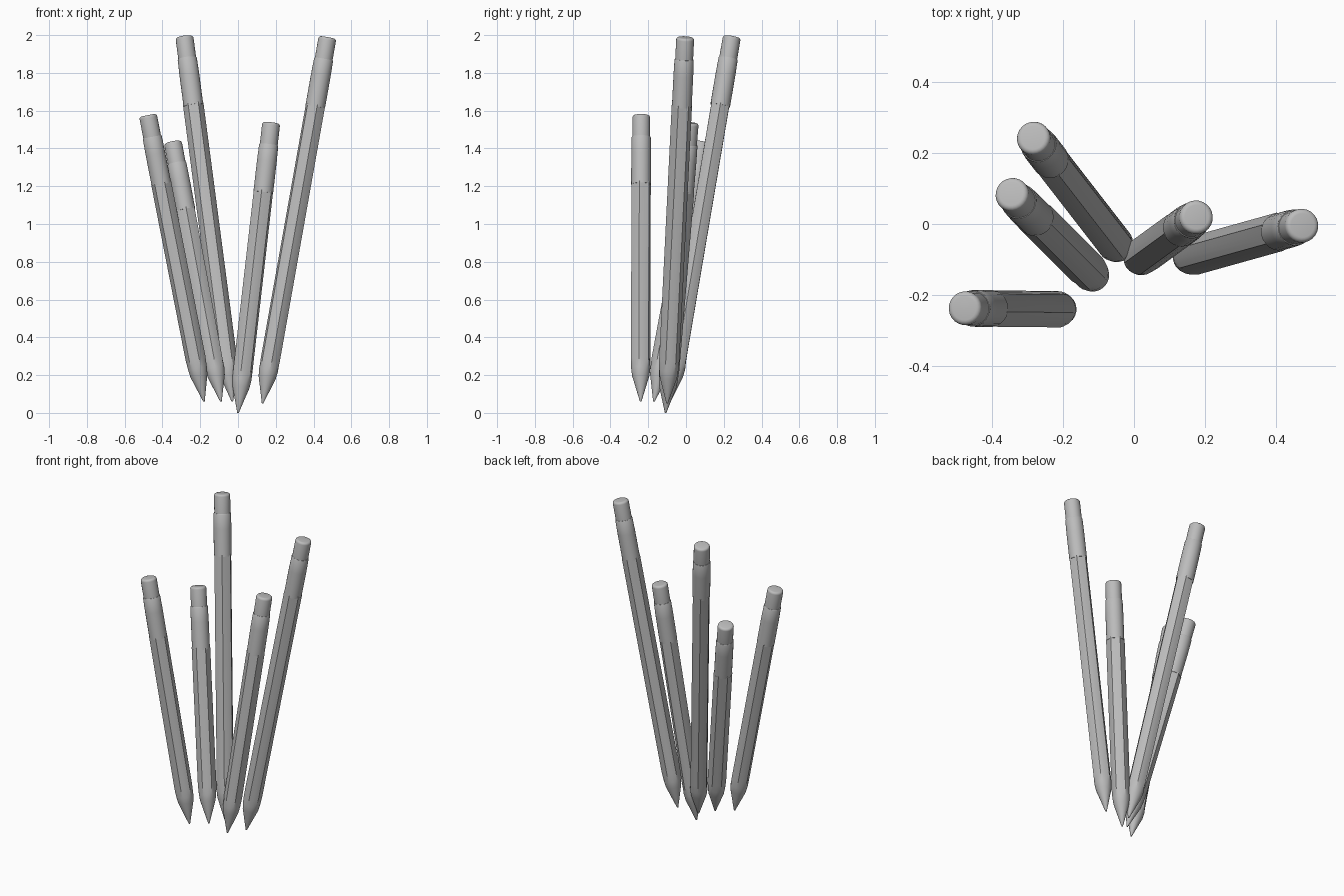
import bpy, bmesh, math
from mathutils import Vector, Matrix

if "Cube" in bpy.data.objects:
    bpy.data.objects.remove(bpy.data.objects["Cube"])

SEGS = 24
CONE, ERASER, FERRULE = 0.15, 0.117, 0.256

grey = bpy.data.materials.new("plain_grey")
grey.diffuse_color = (0.5, 0.5, 0.5, 1)
grey.use_nodes = True
grey.node_tree.nodes["Principled BSDF"].inputs["Base Color"].default_value = grey.diffuse_color


def hex_radius(a, corner=0.0555):
    """Distance to a hexagon's outline at angle a."""
    s = math.pi / 3
    return corner * math.cos(s / 2) / math.cos((a % s) - s / 2)


def loft(name, rings, matrix):
    """Skin a list of (height, radius, is_hexagonal) rings into a closed solid."""
    bm = bmesh.new()
    loops = []
    for z, r, hexagonal in rings:
        loop = []
        for i in range(SEGS):
            a = 2 * math.pi * i / SEGS
            rad = min(hex_radius(a), 0.0545) if hexagonal else r
            loop.append(bm.verts.new((rad * math.cos(a), rad * math.sin(a), z)))
        loops.append(loop)
    for lo, hi in zip(loops, loops[1:]):
        for i in range(SEGS):
            j = (i + 1) % SEGS
            bm.faces.new((lo[i], lo[j], hi[j], hi[i]))
    bm.faces.new(loops[0][::-1])
    bm.faces.new(loops[-1])
    me = bpy.data.meshes.new(name)
    bm.to_mesh(me)
    bm.free()
    me.materials.append(grey)
    ob = bpy.data.objects.new(name, me)
    bpy.context.collection.objects.link(ob)
    ob.matrix_world = matrix
    bpy.ops.object.select_all(action='DESELECT')
    ob.select_set(True)
    bpy.context.view_layer.objects.active = ob
    bpy.ops.object.shade_smooth_by_angle(angle=math.radians(30))


def pencil(label, tip, top, spin):
    tip, top = Vector(tip), Vector(top)
    axis = top - tip
    length = axis.length
    m = (Matrix.Translation(tip)
         @ Vector((0, 0, 1)).rotation_difference(axis).to_matrix().to_4x4()
         @ Matrix.Rotation(math.radians(spin), 4, 'Z'))
    e = length - ERASER
    f = e - FERRULE
    # sharpened point blending into the hexagonal shaft
    loft(label + "_shaft", [(0, 0.004, False), (CONE * 0.93, 0.046, False),
                            (CONE * 1.2, 0.051, False), (CONE * 1.55, 0, True),
                            (f + 0.01, 0, True)], m)
    # metal sleeve
    loft(label + "_ferrule", [(f, 0.0525, False), (e - 0.09, 0.0525, False),
                              (e - 0.004, 0.051, False), (e, 0.049, False)], m)
    # eraser with a rounded top rim
    r, b = 0.0475, 0.014
    rim = [(length - b + b * math.sin(t), r - b + b * math.cos(t), False)
           for t in (k * math.pi / 8 for k in range(5))]
    loft(label + "_eraser", [(e - 0.01, r, False)] + rim, m)


# tip position, centre of the eraser top, turn about own axis
pencil("left_pencil", (-0.18, -0.24, 0.06), (-0.477, -0.237, 1.576), -10)
pencil("short_pencil", (-0.09, -0.17, 0.06), (-0.345, 0.085, 1.433), -25)
pencil("tall_back_pencil", (-0.03, -0.085, 0.06), (-0.284, 0.243, 1.992), 0)
pencil("middle_pencil", (0.0, -0.108, 0.0), (0.176, 0.02, 1.536), 20)
pencil("tall_right_pencil", (0.13, -0.10, 0.05), (0.474, -0.004, 1.988), -20)
